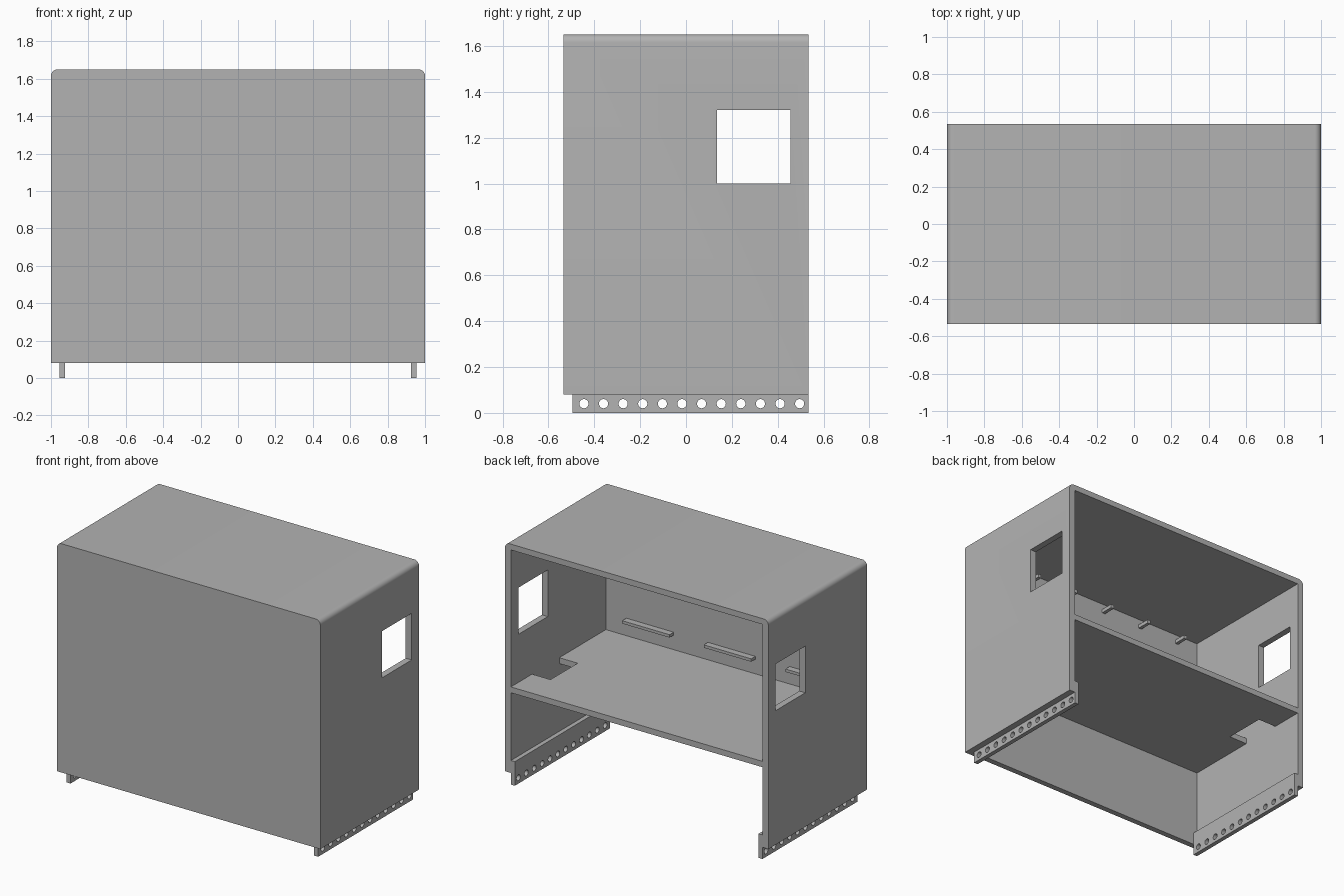
import bpy, bmesh, math
from mathutils import Matrix, Vector

cube = bpy.data.objects.get("Cube")
if cube:
    bpy.data.objects.remove(cube, do_unlink=True)

gray = bpy.data.materials.new("plain_gray")
gray.use_nodes = True
gray.diffuse_color = (0.45, 0.45, 0.45, 1)
gray.node_tree.nodes["Principled BSDF"].inputs["Base Color"].default_value = (0.45, 0.45, 0.45, 1)

# Main dimensions
HALF_X, HALF_Y, BOTTOM, TOP = 1.0, 0.535, 0.08, 1.65
WALL = 0.045
PANEL = 0.04
IN_X, IN_Y, IN_TOP = HALF_X - WALL, -HALF_Y + PANEL, TOP - PANEL
SHELF_LOW, SHELF_TOP = 0.63, 0.67
BEYOND = 0.8  # cutters run past the open faces


def finish(name, bm):
    bmesh.ops.recalc_face_normals(bm, faces=bm.faces)
    mesh = bpy.data.meshes.new(name)
    bm.to_mesh(mesh)
    bm.free()
    mesh.materials.append(gray)
    obj = bpy.data.objects.new(name, mesh)
    bpy.context.collection.objects.link(obj)
    return obj


def box(name, low, high):
    low, high = Vector(low), Vector(high)
    bm = bmesh.new()
    bmesh.ops.create_cube(bm, size=1, matrix=Matrix.Translation((low + high) / 2)
                          @ Matrix.Diagonal((*(high - low), 1)))
    return finish(name, bm)


def cut(target, cutter):
    mod = target.modifiers.new("cut", "BOOLEAN")
    mod.operation, mod.solver, mod.object = "DIFFERENCE", "EXACT", cutter
    bpy.context.view_layer.objects.active = target
    bpy.ops.object.modifier_apply(modifier=mod.name)
    bpy.data.objects.remove(cutter, do_unlink=True)


# Cabinet body: profile with rounded top corners, extruded front to back
radius = 0.035
profile = [(-HALF_X, BOTTOM), (HALF_X, BOTTOM)]
for side, start in ((1, 0), (-1, 90)):
    for step in range(9):
        a = math.radians(start + step * 90 / 8)
        profile.append((side * (HALF_X - radius) + radius * math.cos(a),
                        TOP - radius + radius * math.sin(a)))
bm = bmesh.new()
face = bm.faces.new([bm.verts.new((x, -HALF_Y, z)) for x, z in profile])
grown = bmesh.ops.extrude_face_region(bm, geom=[face])
bmesh.ops.translate(bm, vec=(0, 2 * HALF_Y, 0),
                    verts=[v for v in grown["geom"] if isinstance(v, bmesh.types.BMVert)])
body = finish("cabinet_body", bm)

# Hollow compartments, leaving the shelf between them
cut(body, box("upper_space", (-IN_X, IN_Y, SHELF_TOP), (IN_X, BEYOND, IN_TOP)))
cut(body, box("lower_space", (-IN_X, IN_Y, -0.1), (IN_X, BEYOND, SHELF_LOW)))

# Side windows straight through both walls
cut(body, box("window_cutter", (-1.2, 0.135, 1.0), (1.2, 0.455, 1.32)))

# Notches in the shelf beside each wall
for side in (-1, 1):
    xs = sorted((side * (IN_X - 0.14), side * IN_X))
    cut(body, box("notch_cutter", (xs[0], 0.01, 0.6), (xs[1], 0.305, 0.7)))

bpy.ops.object.select_all(action="DESELECT")
body.select_set(True)
bpy.context.view_layer.objects.active = body
bpy.ops.object.shade_smooth_by_angle(angle=math.radians(30))

# Perforated foot rails inside the side walls
for side, label in ((1, "left"), (-1, "right")):
    xs = sorted((side * (IN_X - 0.03), side * IN_X))
    rail = box(label + "_foot_rail", (xs[0], IN_Y, 0), (xs[1], HALF_Y, 0.165))
    bm = bmesh.new()
    for i in range(12):
        place = Matrix.Translation((side * IN_X, -0.445 + i * 0.0855, 0.04))
        bmesh.ops.create_cone(bm, cap_ends=True, segments=24, radius1=0.02, radius2=0.02,
                              depth=0.2, matrix=place @ Matrix.Rotation(math.pi / 2, 4, "Y"))
    cut(rail, finish("hole_cutter", bm))

# Narrow ledges low on the inside of the front panel
for i, x in enumerate((-0.62, 0, 0.62)):
    box(f"ledge_{i + 1}", (x - 0.18, IN_Y, 0.77), (x + 0.18, IN_Y + 0.045, 0.79))

# Short pegs high on the inside of the front panel
for side, label in ((1, "left"), (-1, "right")):
    for i in range(3):
        x = side * (0.155 + i * 0.313)
        box(f"{label}_peg_{i + 1}", (x - 0.012, IN_Y, 1.545), (x + 0.012, IN_Y + 0.09, 1.57))
